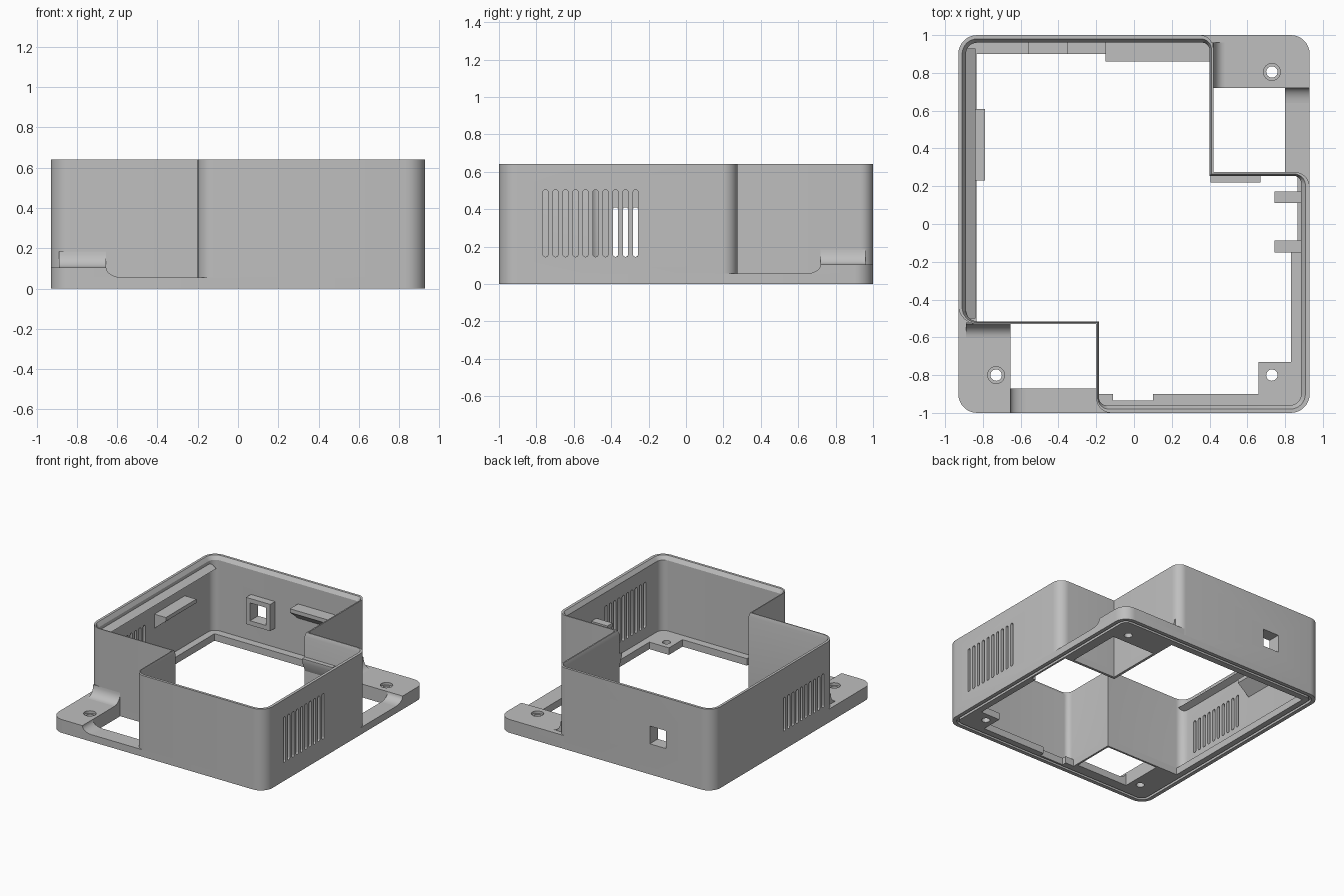
import bpy, bmesh, math
from mathutils import Vector

if "Cube" in bpy.data.objects:
    bpy.data.objects.remove(bpy.data.objects["Cube"])

grey = bpy.data.materials.new("plain_grey")
grey.use_nodes = True
grey.diffuse_color = (0.52, 0.52, 0.52, 1)
grey.node_tree.nodes["Principled BSDF"].inputs["Base Color"].default_value = grey.diffuse_color

TOP, BASE, PAD = 0.64, 0.055, 0.105


def finish(name, bm):
    bmesh.ops.recalc_face_normals(bm, faces=bm.faces)
    mesh = bpy.data.meshes.new(name)
    bm.to_mesh(mesh)
    bm.free()
    mesh.materials.append(grey)
    ob = bpy.data.objects.new(name, mesh)
    bpy.context.collection.objects.link(ob)
    return ob


def add_prism(bm, pts, axis, lo, hi):
    place = {"x": lambda u, v, h: (h, u, v),
             "y": lambda u, v, h: (u, h, v),
             "z": lambda u, v, h: (u, v, h)}[axis]
    a, b = [[bm.verts.new(place(u, v, h)) for u, v in pts] for h in (lo, hi)]
    bm.faces.new(a)
    bm.faces.new(b)
    for i in range(len(a)):
        j = (i + 1) % len(a)
        bm.faces.new((a[i], a[j], b[j], b[i]))


def prism(name, pts, axis, lo, hi):
    bm = bmesh.new()
    add_prism(bm, pts, axis, lo, hi)
    return finish(name, bm)


def ring(name, loops):
    """Closed ring lofted through (outline, height) sections."""
    bm = bmesh.new()
    rows = [[bm.verts.new((x, y, z)) for x, y in pts] for pts, z in loops]
    n = len(rows[0])
    for k, row in enumerate(rows):
        nxt = rows[(k + 1) % len(rows)]
        for i in range(n):
            j = (i + 1) % n
            bm.faces.new((row[i], row[j], nxt[j], nxt[i]))
    return finish(name, bm)


def rounded(corners, seg=8):
    """Right-angled outline whose corners (x, y, radius) become arcs."""
    out = []
    for i, (x, y, r) in enumerate(corners):
        c = Vector((x, y))
        if r == 0:
            out.append((x, y))
            continue
        d1 = (c - Vector(corners[i - 1][:2])).normalized()
        d2 = (Vector(corners[(i + 1) % len(corners)][:2]) - c).normalized()
        mid = c + (d2 - d1) * r
        for k in range(seg + 1):
            t = math.pi / 2 * k / seg
            out.append(tuple(mid - d2 * r * math.cos(t) + d1 * r * math.sin(t)))
    return out


def rect(x0, x1, y0, y1):
    return [(x0, y0), (x1, y0), (x1, y1), (x0, y1)]


def footprint(inset):
    x, y, r = 0.93 - inset, 1 - inset, 0.1 - inset
    return rounded([(-x, -y, r), (x, -y, r), (x, y, r), (-x, y, r)])


def circle(cx, cy, r, n=24):
    return [(cx + r * math.cos(i * math.tau / n), cy + r * math.sin(i * math.tau / n)) for i in range(n)]


def cut(ob, *cutters):
    bpy.context.view_layer.objects.active = ob
    for c in cutters:
        c.hide_render = True
        m = ob.modifiers.new("cut", "BOOLEAN")
        m.operation, m.solver, m.object = "DIFFERENCE", "EXACT", c
        bpy.ops.object.modifier_apply(modifier=m.name)


# Outer wall with two stepped-in corners and a chamfered inner rim
outer = rounded([(-0.93, 1, 0.1), (0.42, 1, 0.07), (0.42, 0.275, 0), (0.93, 0.275, 0.08),
                 (0.93, -1, 0.1), (-0.2, -1, 0.08), (-0.2, -0.53, 0), (-0.93, -0.53, 0.1)])
inner = rounded([(-0.89, 0.96, 0.06), (0.4, 0.96, 0.04), (0.4, 0.255, 0), (0.885, 0.255, 0.04),
                 (0.885, -0.96, 0.06), (-0.185, -0.96, 0.04), (-0.185, -0.515, 0), (-0.89, -0.515, 0.06)])
middle = [((a + c) / 2, (b + d) / 2) for (a, b), (c, d) in zip(outer, inner)]
wall = ring("wall", [(outer, BASE), (outer, TOP), (middle, TOP), (inner, TOP - 0.03), (inner, BASE)])

# Ventilation slots on both sides
bm = bmesh.new()
for x, start, top in ((0.91, -0.751, 0.503), (-0.91, -0.377, 0.41)):
    for i in range(10):
        y, w = start + i * 0.0535, 0.0135
        slot = rounded([(y - w, 0.145, w * 0.9), (y + w, 0.145, w * 0.9),
                        (y + w, top, w * 0.9), (y - w, top, w * 0.9)], 4)
        add_prism(bm, slot, "x", x - 0.06, x + 0.06)
slots = finish("slot_cutter", bm)

# Square port in the back wall with its inner frame
port = prism("port_cutter", rect(-0.525, -0.385, 0.24, 0.38), "y", 0.85, 1.05)
frame = prism("port_frame", rect(-0.56, -0.35, 0.205, 0.415), "y", 0.9, 0.965)
cut(wall, slots, port)
cut(frame, port)

# Base plate with its openings, bottom groove and screw holes
base = prism("base_plate", footprint(0), "z", 0, BASE)
opening = prism("opening_cutter", [
    (-0.835, 0.9), (0.4, 0.9), (0.4, 0.255), (0.865, 0.255), (0.865, -0.12), (0.83, -0.12),
    (0.83, -0.73), (0.66, -0.73), (0.66, -0.9), (0.1, -0.9), (0.1, -0.935), (-0.11, -0.935),
    (-0.11, -0.9), (-0.185, -0.9), (-0.185, -0.515), (-0.835, -0.515)], "z", -0.1, 0.2)
notches = [prism("notch_cutter", rect(-0.655, -0.2, -0.87, -0.53), "z", -0.1, 0.2),
           prism("notch_cutter", rect(0.42, 0.8, 0.275, 0.72), "z", -0.1, 0.2)]
groove = ring("groove_cutter", [(footprint(0.03), -0.02), (footprint(0.03), 0.02),
                                (footprint(0.05), 0.02), (footprint(0.05), -0.02)])
screws = [(-0.73, -0.8), (0.73, 0.805), (0.73, -0.8)]
holes = [prism("hole_cutter", circle(x, y, 0.03), "z", -0.1, 0.3) for x, y in screws]
sinks = [prism("sink_cutter", circle(x, y, 0.045), "z", PAD - 0.02, 0.3) for x, y in screws[:2]]
cut(base, opening, *notches, groove, *holes)

# Mounting feet
front_foot = prism("front_foot", rounded([
    (-0.93, -1, 0.1), (-0.655, -1, 0), (-0.655, -0.52, 0), (-0.87, -0.52, 0),
    (-0.915, -0.47, 0), (-0.915, -0.43, 0), (-0.93, -0.43, 0)]), "z", BASE, PAD)
back_foot = prism("back_foot", rounded([
    (0.93, 1, 0.1), (0.93, 0.72, 0), (0.41, 0.72, 0), (0.41, 0.95, 0),
    (0.36, 0.98, 0), (0.36, 1, 0)]), "z", BASE, PAD)
cut(front_foot, holes[0], sinks[0])
cut(back_foot, holes[1], sinks[1])


def fillet(name, axis, corner, low, width, height, lo, hi):
    """Concave quarter-round rising from the floor to the corner line."""
    curve = [(corner + width * (1 - math.sin(t)), low + height * (1 - math.cos(t)))
             for t in (math.pi / 2 * k / 8 for k in range(9))]
    back = corner - math.copysign(0.008, width)
    return prism(name, curve + [(back, low + height), (back, low)], axis, lo, hi)


fillet("front_foot_wall_fillet", "x", -0.53, PAD, -0.07, 0.08, -0.89, -0.655)
fillet("back_foot_wall_fillet", "y", 0.42, PAD, 0.06, 0.08, 0.72, 0.96)
fillet("front_foot_step_fillet", "y", -0.655, BASE, 0.08, PAD - BASE, -1, -0.87)
fillet("back_foot_step_fillet", "x", 0.72, BASE, -0.08, PAD - BASE, 0.8, 0.93)


# Inner support ledges, sloped beneath
def ledge(name, axis, root, tip, lo, hi):
    prism(name, [(root, 0.45), (tip, 0.45), (tip, 0.42), (root, 0.33)], axis, lo, hi)


ledge("right_ledge", "y", -0.9, -0.79, 0.23, 0.61)
ledge("back_ledge", "x", 0.97, 0.86, -0.15, 0.405)
ledge("notch_ledge", "x", 0.26, 0.22, 0.405, 0.67)
for y in (0.11, -0.15):
    ledge("left_clip", "y", 0.895, 0.745, y, y + 0.063)

# Snap ridge below the rim
prism("snap_ridge", [(-0.9, 0.59), (-0.84, 0.555), (-0.9, 0.53)], "y", -0.5, 0.93)

# Remove cutters, smooth the round parts
for ob in list(bpy.data.objects):
    if "_cutter" in ob.name:
        bpy.data.objects.remove(ob)
bpy.ops.object.select_all(action="DESELECT")
for ob in bpy.context.scene.objects:
    if ob.type == "MESH":
        ob.select_set(True)
bpy.context.view_layer.objects.active = wall
bpy.ops.object.shade_smooth_by_angle(angle=math.radians(30))
